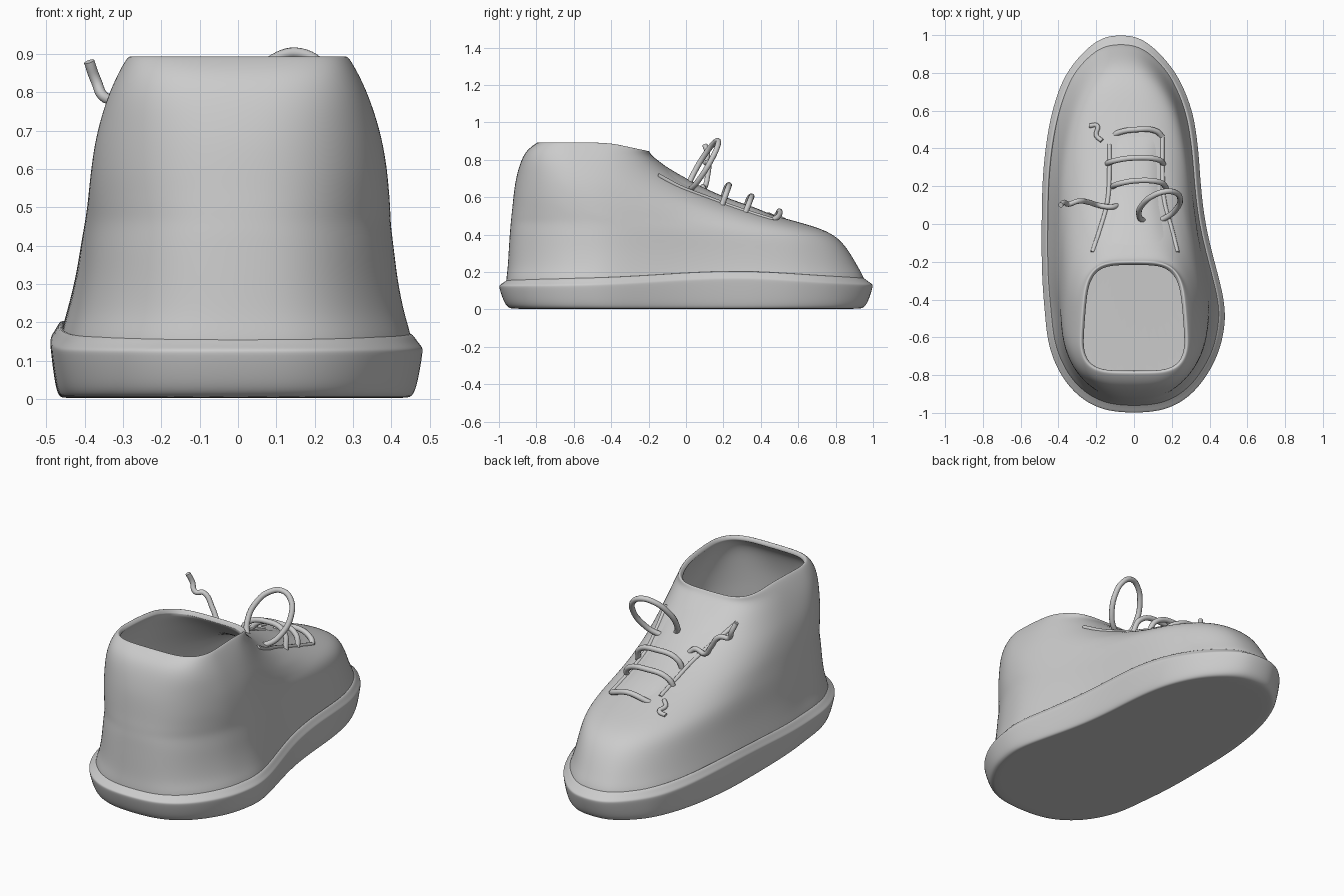
import bpy, math
from mathutils import Vector

if "Cube" in bpy.data.objects:
    bpy.data.objects.remove(bpy.data.objects["Cube"])

N = 48  # points per outline

# footprint: y, centre x, half width before the ends are rounded off
PLAN = [(-1, 0, .525), (-.8, 0, .53), (-.65, .005, .53), (-.45, .008, .505), (-.2, -.032, .46),
        (0, -.057, .432), (.2, -.067, .422), (.6, -.062, .417), (.8, -.068, .398), (1, -.07, .32)]


def lerp_table(table, t):
    for a, b in zip(table, table[1:]):
        if t <= b[0]:
            f = max(0, (t - a[0]) / (b[0] - a[0]))
            return [p + (q - p) * f for p, q in zip(a[1:], b[1:])]
    return table[-1][1:]


def outline(back, front, k, n, shift=1.0):
    """Rounded shoe-shaped outline between two y ends."""
    pts = []
    for j in range(N):
        c, s = math.cos(math.tau * j / N), math.sin(math.tau * j / N)
        y = (back + front) / 2 + (front - back) / 2 * math.copysign(abs(c) ** (2 / n), c)
        cx, hw = lerp_table(PLAN, y)
        pts.append((cx * shift + hw * k * math.copysign(abs(s) ** (2 / n), s), y))
    return pts


def make_object(name, verts, faces):
    me = bpy.data.meshes.new(name)
    me.from_pydata(verts, [], faces)
    for p in me.polygons:
        p.use_smooth = True
    ob = bpy.data.objects.new(name, me)
    bpy.context.collection.objects.link(ob)
    return ob


def loft(name, rings, caps=False):
    verts = [v for r in rings for v in r]
    m = len(rings)
    faces = [(i * N + j, (i + 1) * N + j, (i + 1) * N + (j + 1) % N, i * N + (j + 1) % N)
             for i in range(m - 1) for j in range(N)]
    if caps:
        faces += [tuple(range(N)), tuple(reversed(range((m - 1) * N, m * N)))]
    return make_object(name, verts, faces)


def subdivide(ob, levels=2):
    s = ob.modifiers.new("smooth", 'SUBSURF')
    s.levels = s.render_levels = levels


def sole_top(y):
    return .13 + .04 * math.exp(-((y - .25) / .5) ** 2)


# sole: flared band with a wavy top edge that sweeps in to meet the upper
rings = []
for frac, off, k in [(0, .003, .90), (0, .003, .94), (0, .02, .965), (.5, 0, .985), (.93, 0, 1.002),
                     (1, 0, 1.0), (1, .014, .975), (1, .04, .945), (1, .03, .915), (1, -.04, .90), (1, -.045, .85)]:
    rings.append([(x, y, frac * sole_top(y) + off) for x, y in outline(-k, k, k, 2.6)])
subdivide(loft("sole", rings, caps=True))

# upper: horizontal slices  z, heel y, front y, width, squareness
LEVELS = [(.12, -.965, .96, .955, 2.6), (.17, -.962, .955, .94, 2.6), (.22, -.955, .925, .91, 2.5),
          (.31, -.95, .875, .87, 2.5), (.385, -.945, .815, .85, 2.5), (.43, -.942, .73, .835, 2.45),
          (.465, -.938, .61, .82, 2.4), (.5, -.935, .48, .805, 2.4), (.54, -.93, .35, .79, 2.4),
          (.59, -.925, .2, .77, 2.4), (.66, -.917, .05, .74, 2.4), (.72, -.905, -.05, .705, 2.5),
          (.79, -.885, -.14, .655, 2.8), (.85, -.855, -.185, .60, 3.2), (.89, -.80, -.195, .555, 4),
          (.897, -.785, -.205, .535, 4)]
rings = []
for z, back, front, k, n in LEVELS:
    ring = []
    for x, y in outline(back, front, k, n, 1 - max(0, z - .2) / .7):
        dip = min(1, max(0, (y + .42) / .22)) * max(0, z - .79) / .1
        ring.append((x, y, z - .045 * dip))
    rings.append(ring)
upper = loft("upper", rings)
sol = upper.modifiers.new("thickness", 'SOLIDIFY')
sol.thickness, sol.offset = .028, -1
subdivide(upper)

# surface lookup so trims follow the upper
bpy.context.view_layer.update()
upper_eval = upper.evaluated_get(bpy.context.evaluated_depsgraph_get())


def on_upper(x, y, lift=0.0):
    hit, loc, _, _ = upper_eval.ray_cast(Vector((x, y, 2)), Vector((0, 0, -1)))
    return (x, y, (loc.z if hit else .5) + lift)


# tongue: padded strip down the instep, fading out at its edges
SPREAD = [(-.14, .19), (-.05, .16), (.1, .125), (.5, .11)]
verts, faces, rows, cols = [], [], 14, 9
for i in range(rows):
    v = i / (rows - 1)
    y = -.13 + .61 * v
    w = lerp_table(SPREAD, y)[0]
    fade = min(1, 5 * v, 5 * (1 - v))
    for j in range(cols):
        u = 2 * j / (cols - 1) - 1
        verts.append(on_upper(.01 + u * w, y, .014 * (1 - u ** 4) * fade - .002))
for i in range(rows - 1):
    for j in range(cols - 1):
        a = i * cols + j
        faces.append((a, a + 1, a + cols + 1, a + cols))
subdivide(make_object("tongue", verts, faces), 1)


def lace(name, pts, closed=False, radius=.015):
    cu = bpy.data.curves.new(name, 'CURVE')
    cu.dimensions, cu.bevel_depth, cu.bevel_resolution = '3D', radius, 3
    cu.use_fill_caps, cu.resolution_u = True, 6
    sp = cu.splines.new('BEZIER')
    sp.bezier_points.add(len(pts) - 1)
    for bp, p in zip(sp.bezier_points, pts):
        bp.co = p
        bp.handle_left_type = bp.handle_right_type = 'AUTO'
    sp.use_cyclic_u = closed
    bpy.context.collection.objects.link(bpy.data.objects.new(name, cu))


# flap edges either side of the tongue
for name, path in [("flap_edge_left", [(-.22, -.15), (-.18, -.03), (-.14, .12), (-.13, .3), (-.13, .42)]),
                   ("flap_edge_right", [(.23, -.15), (.2, -.03), (.16, .12), (.15, .3), (.15, .46)])]:
    lace(name, [on_upper(x, y, -.004) for x, y in path], radius=.012)

# crossing laces
for i, (y, xl, xr, low, high) in enumerate([(.48, -.12, .15, .475, .525), (.33, -.15, .16, .5, .605),
                                            (.21, -.12, .17, .55, .665)]):
    mid = (xl + xr) / 2
    lace(f"lace_row_{i + 1}", [(xl, y - .02, low), (xl + .03, y, high - .03), (mid, y + .02, high),
                               (xr - .03, y + .01, high - .03), (xr, y - .02, low)])

# bow loop standing up, tilted to the toe
centre, up, side = Vector((.135, .092, .77)), Vector((.03, .08, .13)), Vector((.105, .015, -.02))
lace("lace_loop", [centre + up * math.cos(a) + side * math.sin(a)
                   for a in [math.tau * i / 10 for i in range(10)]], closed=True)

# loose lace ends
lace("lace_end_long", [(-.08, .10, .62), (-.12, .09, .655), (-.19, .1, .65), (-.24, .115, .71), (-.30, .12, .785),
                       (-.345, .105, .785), (-.37, .115, .83), (-.388, .1, .88)], radius=.014)
lace("lace_end_short", [on_upper(x, y, .006) for x, y in
                        [(-.17, .44), (-.20, .47), (-.195, .52), (-.235, .52)]], radius=.012)
